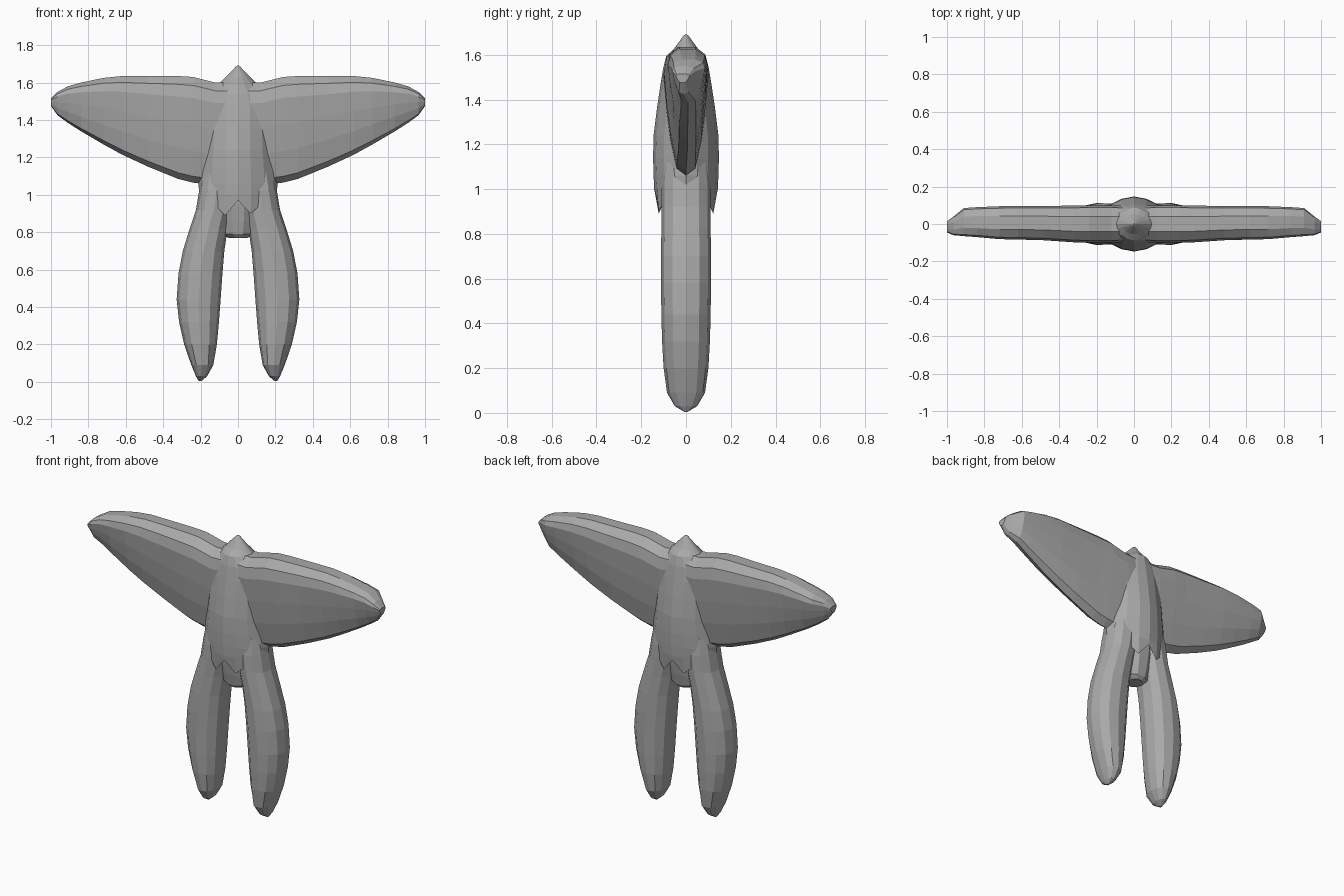
import bpy, bmesh, math

grey = bpy.data.materials.new("clay grey")
grey.diffuse_color = (0.40, 0.40, 0.40, 1)


def loft(name, rings, cap_start=True, cap_end=True):
    """Skin a list of equal-length point rings into a flat-shaded object."""
    bm = bmesh.new()
    loops = [[bm.verts.new(p) for p in ring] for ring in rings]
    n = len(loops[0])
    for a, b in zip(loops, loops[1:]):
        for i in range(n):
            j = (i + 1) % n
            bm.faces.new((a[i], a[j], b[j], b[i]))
    if cap_start:
        bm.faces.new(loops[0][::-1])
    if cap_end:
        bm.faces.new(loops[-1])
    bmesh.ops.remove_doubles(bm, verts=bm.verts, dist=0.0005)
    bmesh.ops.recalc_face_normals(bm, faces=bm.faces)
    mesh = bpy.data.meshes.new(name)
    bm.to_mesh(mesh)
    bm.free()
    mesh.materials.append(grey)
    obj = bpy.data.objects.new(name, mesh)
    bpy.context.collection.objects.link(obj)
    return obj


def oval(cx, cy, z, rx, ry, n=12, power=1.0, turn=0.0):
    """Horizontal ring; power above 1 pinches it towards a diamond."""
    ring = []
    for i in range(n):
        a = 2 * math.pi * i / n + turn
        c, s = math.cos(a), math.sin(a)
        ring.append((cx + rx * math.copysign(abs(c) ** power, c),
                     cy + ry * math.copysign(abs(s) ** power, s), z))
    return ring


# Wings: thick rounded upper edge, thin lower edge
half = [(0.42, 0.06), (0.70, 0.30), (0.88, 0.55), (1.0, 0.80), (0.88, 0.92), (0.40, 1.0)]
profile = [(0, 0)] + half + [(-u, v) for u, v in reversed(half)]
# x, bottom z, top z, centre y, half thickness
wing = [(0.0, 1.05, 1.60, 0.0, 0.095), (0.12, 1.05, 1.60, 0.0, 0.10),
        (0.24, 1.065, 1.63, 0.0, 0.10), (0.32, 1.085, 1.635, 0.0, 0.098),
        (0.48, 1.15, 1.635, 0.005, 0.092), (0.62, 1.215, 1.635, 0.007, 0.09),
        (0.72, 1.27, 1.625, 0.007, 0.088), (0.84, 1.34, 1.60, 0.01, 0.08),
        (0.91, 1.385, 1.58, 0.01, 0.075), (0.965, 1.425, 1.55, -0.01, 0.05),
        (1.0, 1.475, 1.515, -0.015, 0.03)]
for side, label in ((-1, "left"), (1, "right")):
    loft(label + "_wing", [[(side * x, cy + u * t, lo + v * (hi - lo)) for u, v in profile]
                           for x, lo, hi, cy, t in wing])

# Legs: z, inner x, outer x, half depth
leg = [(0.005, 0.195, 0.21, 0.008), (0.03, 0.165, 0.225, 0.05), (0.09, 0.132, 0.25, 0.085),
       (0.20, 0.113, 0.288, 0.10), (0.32, 0.102, 0.315, 0.107), (0.44, 0.093, 0.328, 0.11),
       (0.58, 0.083, 0.318, 0.112), (0.70, 0.073, 0.295, 0.112), (0.82, 0.055, 0.258, 0.11),
       (0.92, 0.035, 0.225, 0.11), (1.02, 0.02, 0.208, 0.11), (1.12, 0.02, 0.19, 0.10)]
for side, label in ((-1, "left"), (1, "right")):
    loft(label + "_leg", [oval(side * (a + b) / 2, 0, z, (b - a) / 2, d, 12, 0.9)
                          for z, a, b, d in leg])

# Bridge between the legs
loft("hip_bridge", [oval(0, 0, z, rx, ry, 10) for z, rx, ry in
                    ((0.77, 0.05, 0.05), (0.79, 0.085, 0.07), (0.86, 0.10, 0.085),
                     (0.95, 0.11, 0.10), (1.05, 0.11, 0.10))])

# Torso with a ragged hem and a small pointed head
torso = [(1.00, 0.206, 0.142), (1.06, 0.212, 0.145), (1.14, 0.205, 0.147), (1.24, 0.195, 0.145),
         (1.36, 0.19, 0.130), (1.46, 0.19, 0.115), (1.54, 0.16, 0.102), (1.595, 0.10, 0.088),
         (1.625, 0.07, 0.055), (1.685, 0.012, 0.012), (1.692, 0.002, 0.002)]
rings = [oval(0, 0, z, rx, ry, 16, 1.15) for z, rx, ry in torso]
drop = (0.02, 0.09, 0.03, 0.10)
hem = [(x * 1.0, y * 0.94, 0.99 - drop[i % 4]) for i, (x, y, z) in enumerate(rings[0])]
loft("torso", [hem] + rings, cap_start=False)
